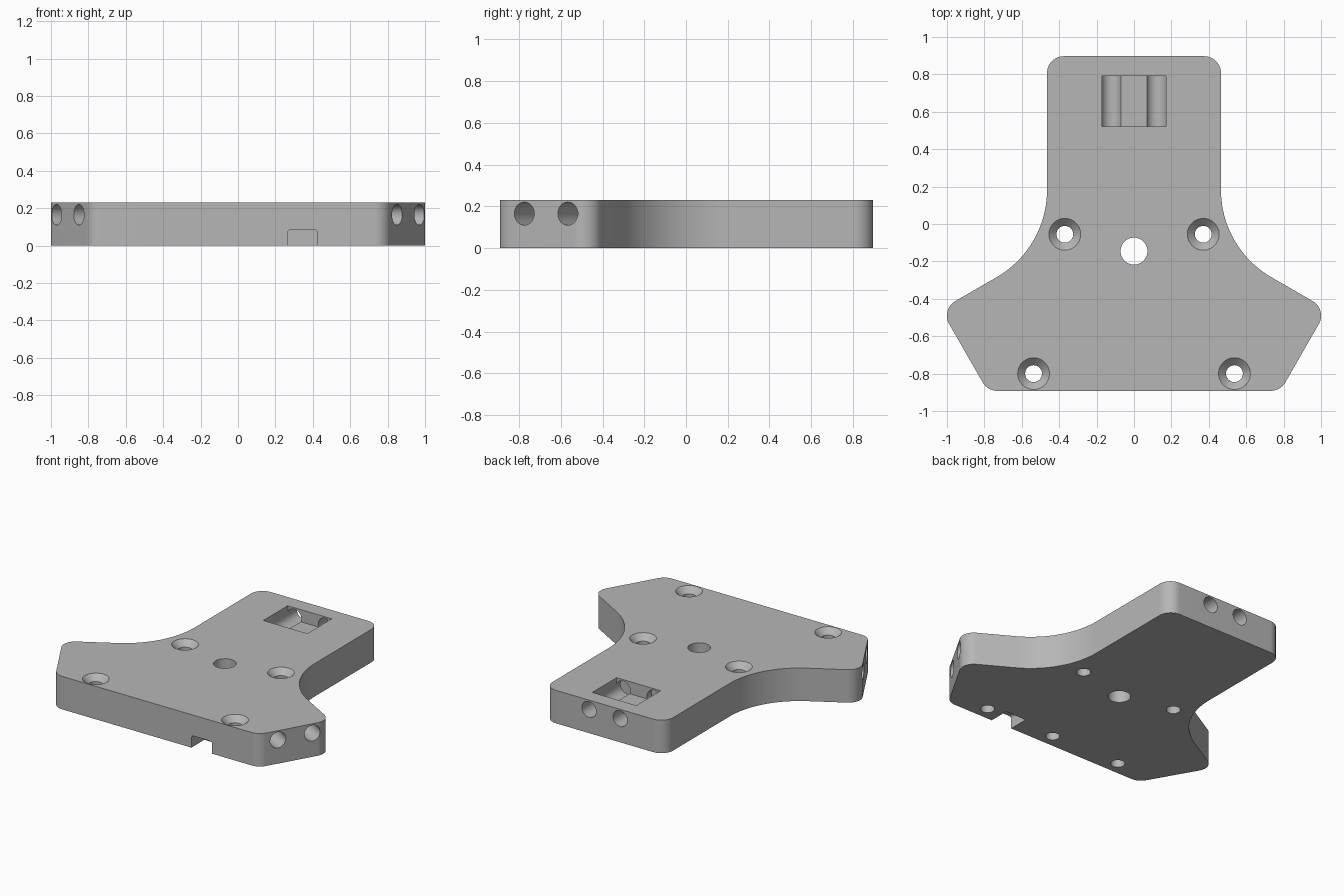
import bpy, bmesh, math
from mathutils import Matrix, Vector

if "Cube" in bpy.data.objects:
    bpy.data.objects.remove(bpy.data.objects["Cube"], do_unlink=True)

HEIGHT = 0.23
CENTRE = Vector((0, -0.145, 0))

grey = bpy.data.materials.new("light grey")
grey.use_nodes = True
colour = (0.47, 0.47, 0.47, 1)
grey.diffuse_color = colour
grey.node_tree.nodes["Principled BSDF"].inputs["Base Color"].default_value = colour


def make_object(name, bm):
    bmesh.ops.recalc_face_normals(bm, faces=bm.faces)
    mesh = bpy.data.meshes.new(name)
    bm.to_mesh(mesh)
    bm.free()
    obj = bpy.data.objects.new(name, mesh)
    bpy.context.scene.collection.objects.link(obj)
    mesh.materials.append(grey)
    return obj


def rounded(corners, steps=12):
    """Replace each (x, y, radius) corner by a tangent arc."""
    points = []
    for i, (x, y, radius) in enumerate(corners):
        p = Vector((x, y))
        a = (Vector(corners[i - 1][:2]) - p).normalized()
        b = (Vector(corners[(i + 1) % len(corners)][:2]) - p).normalized()
        if radius == 0:
            points.append(p)
            continue
        half = a.angle(b) / 2
        middle = p + (a + b).normalized() * radius / math.sin(half)
        start = p + a * radius / math.tan(half) - middle
        end = p + b * radius / math.tan(half) - middle
        sweep = start.angle_signed(end)
        for k in range(steps + 1):
            points.append(middle + Matrix.Rotation(-sweep * k / steps, 2) @ start)
    return points


def prism(name, points, depth, matrix=Matrix()):
    bm = bmesh.new()
    face = bm.faces.new([bm.verts.new((p[0], p[1], 0)) for p in points])
    new = bmesh.ops.extrude_face_region(bm, geom=[face])["geom"]
    bmesh.ops.translate(bm, vec=(0, 0, depth),
                        verts=[v for v in new if isinstance(v, bmesh.types.BMVert)])
    bm.transform(matrix)
    return make_object(name, bm)


def cone(name, r1, r2, depth, matrix):
    """Cylinder or cone rising from the matrix origin along its z."""
    bm = bmesh.new()
    bmesh.ops.create_cone(bm, cap_ends=True, segments=48, radius1=r1, radius2=r2,
                          depth=depth, matrix=matrix @ Matrix.Translation((0, 0, depth / 2)))
    return make_object(name, bm)


def at(x, y, z):
    return Matrix.Translation((x, y, z))


# Three-armed plate outline, mirrored from its right half
right_half = [(0.465, 0.897, 0.09), (0.465, -0.129, 0.54),
              (1.033, -0.457, 0.09), (0.783, -0.892, 0.09)]
left_half = [(-x, y, r) for x, y, r in reversed(right_half)]
plate = prism("mounting_plate", rounded(right_half + left_half, 20), HEIGHT)

cutters = []

# Pocket and two rod bores in each arm
for angle in (0, 120, -120):
    arm = Matrix.Translation(CENTRE) @ Matrix.Rotation(math.radians(angle), 4, "Z")
    pocket = [(-0.17, 0.667), (0.17, 0.667), (0.17, 0.936), (-0.17, 0.936)]
    cutters.append(prism("pocket_cutter", pocket, 0.2, arm @ at(0, 0, 0.145)))
    for side in (-1, 1):
        along = at(side * 0.12, 0.62, 0.165) @ Matrix.Rotation(-math.pi / 2, 4, "X")
        cutters.append(cone("bore_cutter", 0.055, 0.055, 0.6, arm @ along))

# Central through hole
cutters.append(cone("centre_cutter", 0.072, 0.072, 0.5, at(0, CENTRE.y, -0.1)))

# Countersunk screw holes
for side in (-1, 1):
    for x, y in ((0.37, -0.055), (0.537, -0.8)):
        cutters.append(cone("screw_cutter", 0.045, 0.045, 0.5, at(side * x, y, -0.1)))
        cutters.append(cone("countersink_cutter", 0.035, 0.095, 0.06,
                            at(side * x, y, HEIGHT - 0.05)))

# Blind hole underneath, near the front
cutters.append(cone("blind_hole_cutter", 0.045, 0.045, 0.2, at(0, -0.8, -0.1)))

# Round-topped cable notch in the front edge
notch = rounded([(0.265, -0.1, 0), (0.425, -0.1, 0), (0.425, 0.085, 0.018), (0.265, 0.085, 0.018)], 5)
cutters.append(prism("notch_cutter", notch, 0.35,
                     at(0, -0.75, 0) @ Matrix.Rotation(math.pi / 2, 4, "X")))

# Cut everything out of the plate and discard the cutters
for cutter in cutters:
    cut = plate.modifiers.new(cutter.name, "BOOLEAN")
    cut.operation = "DIFFERENCE"
    cut.solver = "EXACT"
    cut.object = cutter
    cutter.hide_render = True
bpy.context.view_layer.update()
result = bpy.data.meshes.new_from_object(plate.evaluated_get(bpy.context.evaluated_depsgraph_get()))
plate.modifiers.clear()
plate.data = result
result.materials.clear()
result.materials.append(grey)
for polygon in result.polygons:
    polygon.material_index = 0
for cutter in cutters:
    bpy.data.objects.remove(cutter, do_unlink=True)

# Smooth the curved walls, keeping the edges crisp
bpy.ops.object.select_all(action="DESELECT")
plate.select_set(True)
bpy.context.view_layer.objects.active = plate
bpy.ops.object.shade_smooth_by_angle(angle=math.radians(30))
